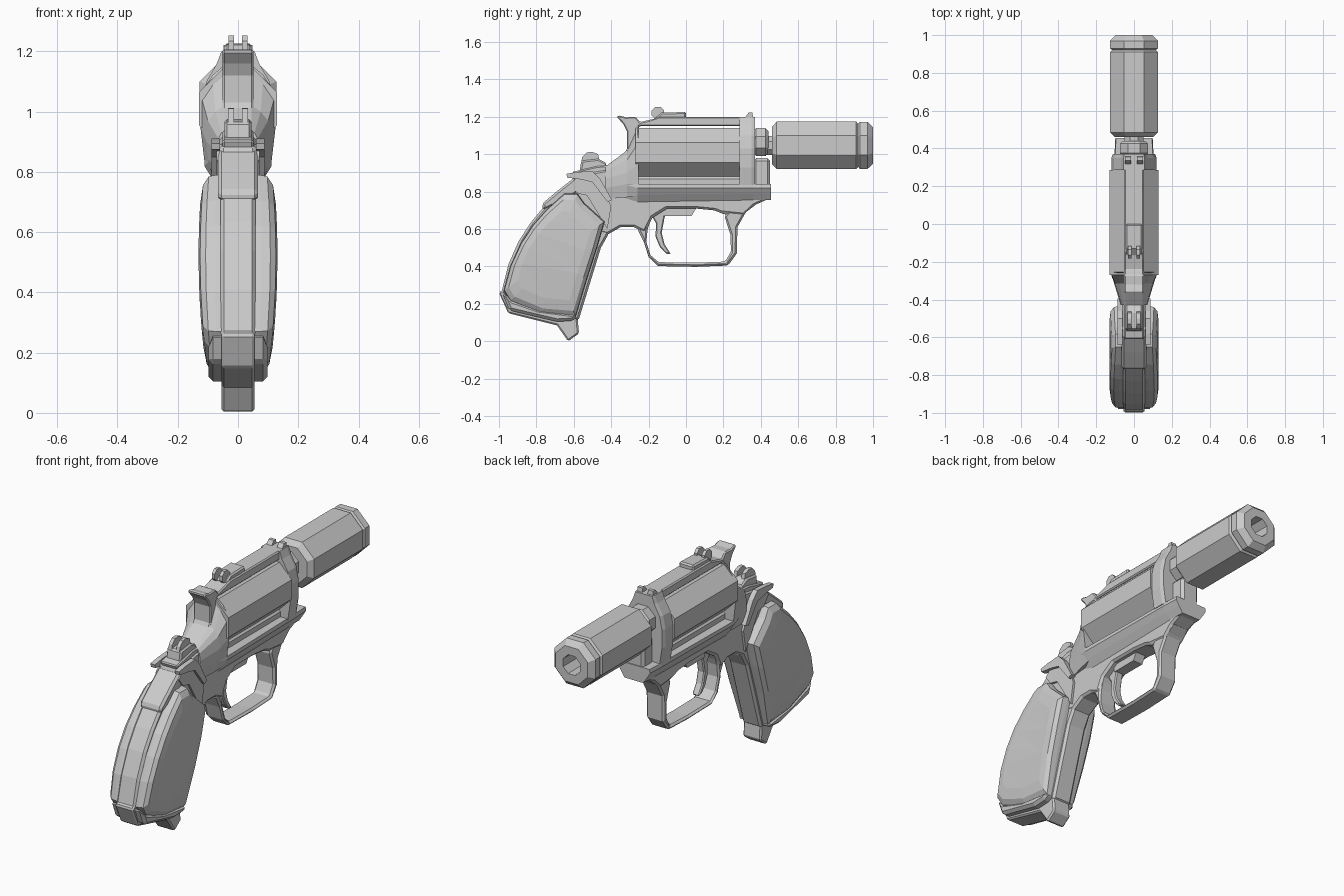
import bpy, bmesh, math

def loft(name, rings, caps=True, closed=False):
    """Skin equal-length rings of 3D points."""
    bm = bmesh.new()
    vs = [[bm.verts.new(p) for p in r] for r in rings]
    n = len(rings[0])
    for k in range(len(vs) if closed else len(vs) - 1):
        a, b = vs[k], vs[(k + 1) % len(vs)]
        for i in range(n):
            j = (i + 1) % n
            bm.faces.new((a[i], a[j], b[j], b[i]))
    if caps and not closed:
        bm.faces.new(vs[0][::-1])
        bm.faces.new(vs[-1])
    bmesh.ops.recalc_face_normals(bm, faces=bm.faces)
    bmesh.ops.triangulate(bm, faces=[f for f in bm.faces if len(f.verts) > 4])
    me = bpy.data.meshes.new(name)
    bm.to_mesh(me)
    bm.free()
    ob = bpy.data.objects.new(name, me)
    bpy.context.collection.objects.link(ob)
    return ob

def prism(name, pts, w, x=0, bevel=0):
    """Side profile (y, z) extruded to half width w about x."""
    ob = loft(name, [[(x + s * w, y, z) for y, z in pts] for s in (-1, 1)])
    if bevel:
        m = ob.modifiers.new("bevel", "BEVEL")
        m.width, m.segments, m.limit_method = bevel, 1, "ANGLE"
        m.angle_limit = math.radians(50)
    return ob

def pair(name, pts, w, x):
    for s, side in ((1, "right"), (-1, "left")):
        prism(f"{name}_{side}", pts, w, s * x)

def box(y0, y1, z0, z1):
    return [(y0, z0), (y1, z0), (y1, z1), (y0, z1)]

def turned(name, prof, zc, sides=8, closed=False):
    """Faceted body around the barrel axis; prof = (y, flat radius)."""
    rings = []
    for y, r in prof:
        R = r / math.cos(math.pi / sides)
        rings.append([(R * math.cos((i + .5) * 2 * math.pi / sides), y,
                       zc + R * math.sin((i + .5) * 2 * math.pi / sides))
                      for i in range(sides)])
    return loft(name, rings, closed=closed)

def sections(name, secs):
    """Mirrored cross sections: (y, [(x, z), ...]) from top to bottom."""
    return loft(name, [[(x, y, z) for x, z in s] + [(-x, y, z) for x, z in s[::-1]]
                       for y, s in secs])

# Muzzle tube with bore, collar and barrel
AX = 1.047
turned("muzzle_tube", [(.90, .052), (.46, .052), (.46, .10), (.485, .127), (.91, .127),
                       (.92, .115), (.93, .126), (.97, .126), (1.0, .098), (1.0, .052)],
       AX, closed=True)
turned("barrel", [(.30, .05), (.80, .05)], AX)
turned("barrel_collar", [(.36, .06), (.375, .075), (.425, .075), (.44, .058)], 1.065)

# Revolving cylinder
turned("cylinder", [(-.27, .13), (.285, .13)], 1.01)

# Upper frame: front block, lug, rear shield
front = [(.055, 1.2), (.07, 1.16), (.105, 1.10), (.12, 1.03), (.12, .93), (.105, .835)]
sections("front_block", [(.285, front), (.35, front),
                         (.37, [(x * .93, z) for x, z in front])])
prism("front_lug", box(.36, .45, .80, .98), .055, bevel=.015)
sections("rear_shield", [
    (-.255, [(.05, 1.15), (.085, 1.12), (.125, 1.06), (.125, .95), (.112, .84), (.085, .78)]),
    (-.315, [(.045, 1.02), (.075, 1.0), (.10, .97), (.105, .90), (.10, .84), (.08, .77)]),
    (-.43, [(.045, .935), (.055, .93), (.065, .91), (.07, .87), (.07, .82), (.06, .76)])])

# Top strap running back into the rear spur and down the back of the frame
prism("top_strap", [(.37, 1.2), (.37, 1.15), (-.25, 1.15), (-.27, .98), (-.42, .86),
                    (-.59, .86), (-.61, .905), (-.47, .937), (-.41, .94), (-.345, .98),
                    (-.315, 1.03), (-.315, 1.12), (-.335, 1.16), (-.37, 1.2), (-.36, 1.208),
                    (-.32, 1.197), (-.27, 1.2), (-.245, 1.172), (-.17, 1.19), (-.14, 1.2)],
      .052, bevel=.008)
prism("strap_rib", [(-.17, 1.19), (-.13, 1.222), (0, 1.226), (0, 1.19)], .045, bevel=.008)

# Sights
disc = [(-.15 + .036 * math.cos(i * math.pi / 4 + .39),
         1.22 + .036 * math.sin(i * math.pi / 4 + .39)) for i in range(8)]
pair("middle_sight", disc, .009, .023)
pair("front_sight", [(.31, 1.19), (.36, 1.19), (.355, 1.222), (.335, 1.222)], .016, .032)
prism("rear_sight_base", [(-.57, .90), (-.42, .92), (-.43, .955), (-.47, .975), (-.56, .965)],
      .045, bevel=.008)
pair("rear_sight", [(-.56, .96), (-.46, .96), (-.47, 1.0), (-.50, 1.012), (-.53, 1.01),
                    (-.555, .985)], .01, .024)

# Lower frame with side ledge
prism("lower_frame", [(.45, .80), (.45, .765), (.36, .725), (.30, .67), (.2, .68), (.15, .70),
                      (.05, .71), (-.1, .71), (-.18, .66), (-.22, .58), (-.28, .61),
                      (-.35, .61), (-.42, .57), (-.55, .6), (-.64, .78), (-.60, .89),
                      (-.42, .92), (-.25, .88), (.3, .88), (.36, .82)], .06, bevel=.012)
ledge = [(.1, .84), (.104, .82), (.085, .79), (.06, .755)]
sections("frame_ledge", [(-.42, [(.07, .88), (.072, .86), (.07, .83), (.055, .78)]),
                         (-.26, [(.112, .84), (.112, .82), (.09, .785), (.06, .745)]),
                         (.36, ledge), (.455, [(x * .95, z) for x, z in ledge])])

# Trigger guard and trigger
prism("trigger_guard", [(.38, .735), (.32, .69), (.275, .61), (.272, .47), (.225, .405),
                        (.05, .398), (-.15, .402), (-.20, .45), (-.225, .53), (-.26, .60),
                        (-.18, .67), (-.205, .60), (-.212, .53), (-.19, .46), (-.145, .423),
                        (.05, .42), (.21, .426), (.24, .48), (.238, .57), (.205, .67),
                        (.25, .73)], .055, bevel=.01)
prism("trigger", [(-.10, .72), (-.115, .66), (-.13, .58), (-.115, .52), (-.08, .465),
                  (-.105, .468), (-.14, .505), (-.163, .56), (-.16, .63), (-.19, .68)],
      .022, bevel=.006)
prism("trigger_root", [(-.13, .72), (-.12, .67), (.03, .67), (.06, .72)], .03)

# Grip: bulging side panels, bevelled at the rim
panel = [(-.975, .27), (-.94, .40), (-.885, .52), (-.82, .62), (-.745, .705), (-.65, .79),
         (-.58, .79), (-.545, .74), (-.435, .64), (-.475, .50), (-.53, .33), (-.59, .13),
         (-.77, .145), (-.94, .215)]
cy, cz = -.71, .45
def rim(side, wf, s):
    out = []
    for y, z in panel:
        y, z = cy + (y - cy) * s, cz + (z - cz) * s
        w = .108 + .023 * (1 - ((z - .52) / .36) ** 2)
        out.append((side * w * wf, y, z))
    return out
layers = [(.60, 1), (.82, .985), (.96, .90), (1.0, .72)]
loft("grip_panels", [rim(-1, w, s) for w, s in layers[::-1]] + [rim(1, w, s) for w, s in layers])

# Grip spine showing front and back between the panels
prism("grip_spine", [(-.985, .27), (-.95, .41), (-.895, .535), (-.83, .635), (-.755, .725),
                     (-.65, .81), (-.5, .75), (-.41, .58), (-.455, .50), (-.575, .11),
                     (-.77, .13), (-.95, .18)], .058, bevel=.012)
prism("grip_tang", [(-.77, .735), (-.765, .70), (-.60, .78), (-.50, .85), (-.55, .90),
                    (-.61, .865), (-.68, .81)], .066, bevel=.012)

# Butt cap and its toe
prism("butt_cap", [(-1.0, .26), (-.95, .15), (-.69, .085), (-.63, 0), (-.572, .042),
                   (-.58, .13), (-.70, .15), (-.92, .21), (-.975, .28)], .055, bevel=.008)
prism("butt_rim", [(-.985, .265), (-.945, .165), (-.69, .105), (-.60, .11), (-.58, .14),
                   (-.77, .165), (-.93, .22)], .098, bevel=.015)

# Side levers and the frame cheek behind them
pair("side_lever", [(-.64, .895), (-.635, .875), (-.56, .865), (-.50, .85), (-.42, .745),
                    (-.395, .755), (-.46, .87), (-.50, .91), (-.58, .905)], .014, .074)
pair("frame_cheek", [(-.62, .84), (-.58, .79), (-.53, .78), (-.42, .60), (-.40, .72),
                     (-.46, .87), (-.58, .88)], .012, .06)
